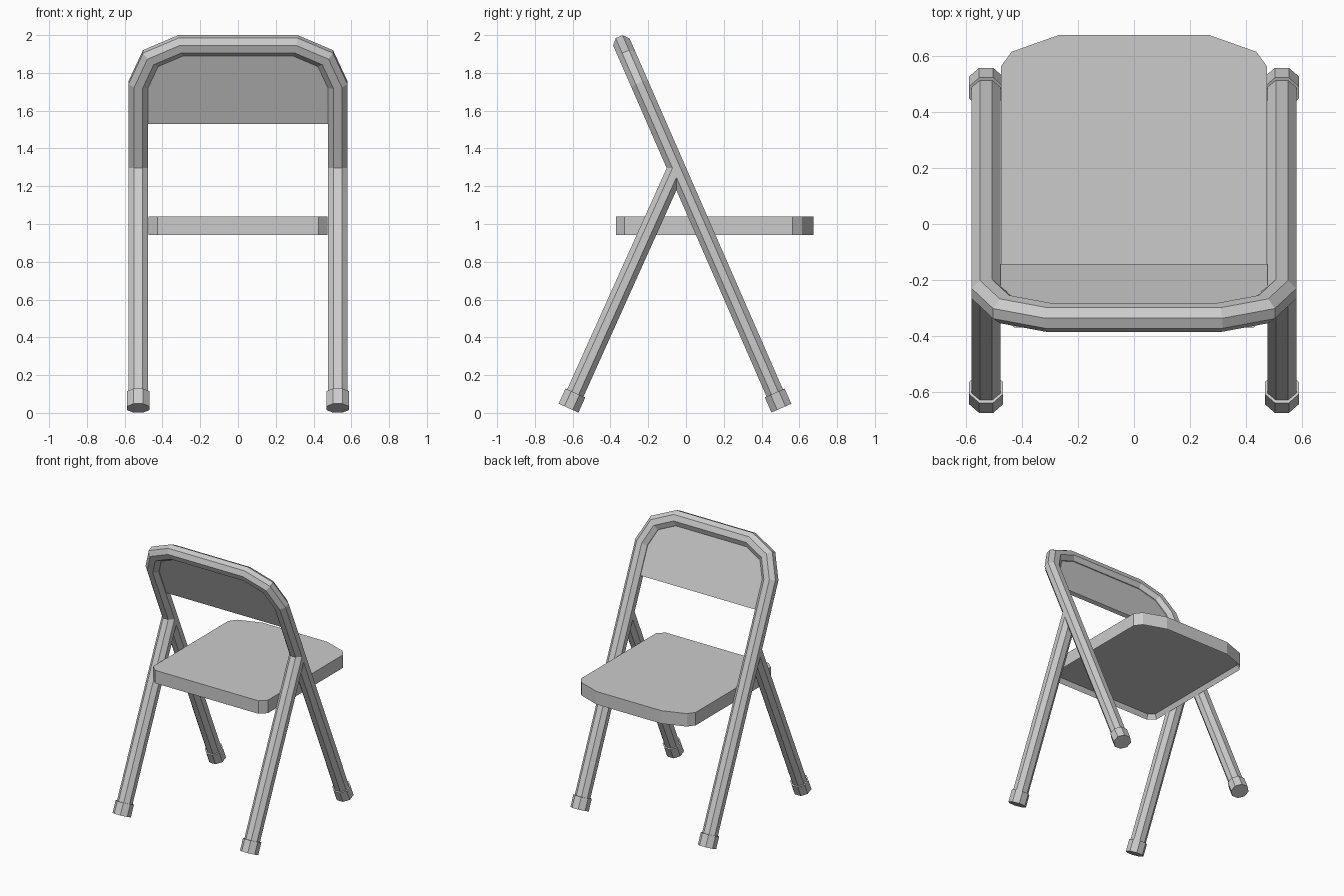
import bpy, bmesh
from math import sin, cos, atan, pi
from mathutils import Vector

if "Cube" in bpy.data.objects:
    bpy.data.objects.remove(bpy.data.objects["Cube"])


def finish(bm, name):
    bmesh.ops.recalc_face_normals(bm, faces=bm.faces)
    me = bpy.data.meshes.new(name)
    bm.to_mesh(me)
    bm.free()
    ob = bpy.data.objects.new(name, me)
    bpy.context.collection.objects.link(ob)
    return ob


def tilted(foot_y, slope):
    """Map (x, distance up the leg, depth) onto a leaning plane."""
    a = atan(slope)
    u = Vector((0, sin(a), cos(a)))
    n = Vector((0, cos(a), -sin(a)))
    return lambda x, s, d=0: Vector((x, foot_y, 0.025)) + u * s + n * d


def tube(name, path, place, width, depth):
    """Mitred octagonal tube along a flat path."""
    pts = [Vector(p) for p in path]
    k = 1 / cos(pi / 8)
    bm = bmesh.new()
    rings = []
    for i, p in enumerate(pts):
        dirs = []
        if i > 0:
            dirs.append((p - pts[i - 1]).normalized())
        if i < len(pts) - 1:
            dirs.append((pts[i + 1] - p).normalized())
        t = (dirs[0] + dirs[-1]).normalized()
        side = Vector((t.y, -t.x)) / t.dot(dirs[0])
        ring = []
        for j in range(8):
            a = pi / 8 + j * pi / 4
            q = p + side * (cos(a) * k * width / 2)
            ring.append(bm.verts.new(place(q.x, q.y, sin(a) * k * depth / 2)))
        rings.append(ring)
    for a, b in zip(rings, rings[1:]):
        for j in range(8):
            bm.faces.new((a[j], a[(j + 1) % 8], b[(j + 1) % 8], b[j]))
    bm.faces.new(rings[0])
    bm.faces.new(rings[-1])
    return finish(bm, name)


def slab(bm, outline, bottom, top):
    """Extrude an outline of points between two placement functions; returns the bottom face."""
    low = [bm.verts.new(bottom(*p)) for p in outline]
    high = [bm.verts.new(top(*p)) for p in outline]
    n = len(outline)
    for i in range(n):
        j = (i + 1) % n
        bm.faces.new((low[i], low[j], high[j], high[i]))
    bm.faces.new(high)
    return bm.faces.new(low)


def both_sides(half):
    return half + [(-x, y) for x, y in reversed(half)]


main = tilted(0.505, -0.437)
rear = tilted(-0.622, 0.45)
c = cos(atan(0.437))
up = lambda z: (z - 0.025) / c

# Bent main frame: front legs and back hoop in one tube
half = [(0.528, 0.02), (0.528, up(1.738)), (0.463, up(1.877)), (0.305, up(1.944))]
tube("main_frame", both_sides(half), main, 0.104, 0.095)

# Rear legs and foot caps
for label, s in (("left", -1), ("right", 1)):
    x = 0.528 * s
    tube("rear_leg_" + label, [(x, 0.02), (x, 1.39)], rear, 0.104, 0.095)
    for part, place in (("front", main), ("rear", rear)):
        tube(part + "_foot_" + label, [(x, 0), (x, 0.088)], place, 0.121, 0.115)

# Backrest panel inside the hoop
bm = bmesh.new()
half = [(0.495, up(1.535)), (0.495, up(1.738)), (0.45, up(1.86)), (0.30, up(1.925))]
slab(bm, both_sides(half), lambda x, t: main(x, t, -0.014), lambda x, t: main(x, t, 0.014))
finish(bm, "backrest")

# Seat with recessed underside
bm = bmesh.new()
half = [(0.427, -0.37), (0.475, -0.325), (0.475, 0.563), (0.437, 0.615), (0.268, 0.675)]
under = slab(bm, both_sides(half), lambda x, y: (x, y, 0.943), lambda x, y: (x, y, 1.04))
bmesh.ops.recalc_face_normals(bm, faces=bm.faces)
bmesh.ops.inset_region(bm, faces=[under], thickness=0.018)
for v in under.verts:
    v.co.z += 0.035
finish(bm, "seat")
